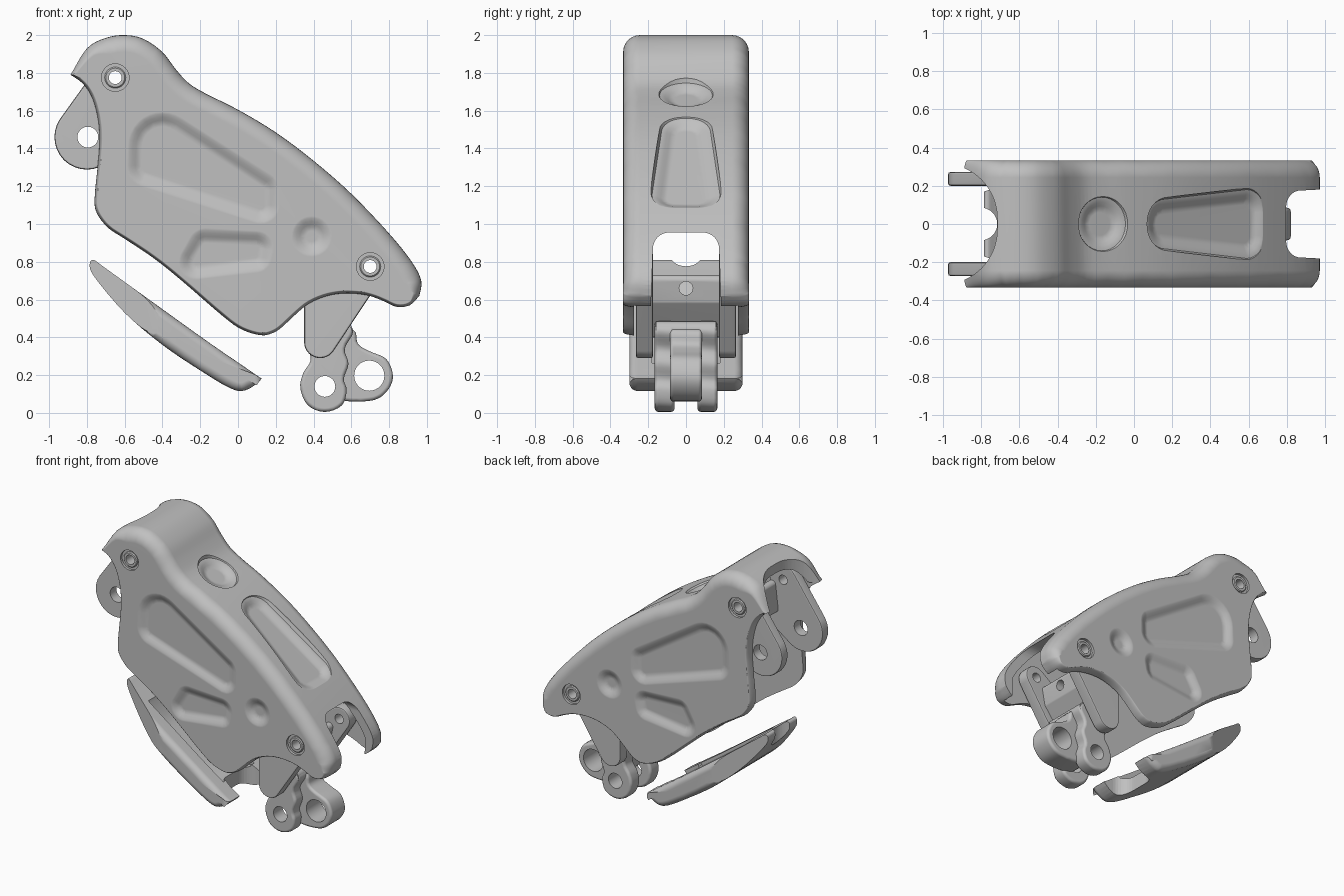
import bpy, bmesh
from math import sin, cos, pi, radians
from mathutils import Vector
from mathutils.geometry import convex_hull_2d

if "Cube" in bpy.data.objects:
    bpy.data.objects.remove(bpy.data.objects["Cube"])

grey = bpy.data.materials.new("satin grey")
grey.use_nodes = True
grey.diffuse_color = (0.53, 0.53, 0.53, 1)
grey.node_tree.nodes["Principled BSDF"].inputs["Base Color"].default_value = grey.diffuse_color


def spline(pts, closed=True, steps=4):
    """Smooth 2D curve through the points."""
    p, n, out = [Vector(q) for q in pts], len(pts), []
    for i in range(n if closed else n - 1):
        ids = [(i + k) % n if closed else min(max(i + k, 0), n - 1) for k in (-1, 0, 1, 2)]
        a, b, c, d = (p[j] for j in ids)
        for s in range(steps):
            t = s / steps
            out.append(0.5 * (2 * b + (c - a) * t + (2 * a - 5 * b + 4 * c - d) * t * t
                              + (3 * b - a - 3 * c + d) * t ** 3))
    return out if closed else out + [p[-1]]


def outline(pts):
    """Points paired with outward normals."""
    n = len(pts)
    area = sum(pts[i - 1].cross(pts[i]) for i in range(n))
    res = []
    for i in range(n):
        t = (pts[(i + 1) % n] - pts[i - 1]).normalized()
        nrm = Vector((t.y, -t.x))
        res.append((pts[i], nrm if area > 0 else -nrm))
    return res


def hull(circles, seg=32):
    """Rounded outline wrapped around circles, with normals."""
    dirs = [Vector((cos(2 * pi * k / seg), sin(2 * pi * k / seg))) for k in range(seg)]
    pairs = [(Vector((x, y)) + d * r, d) for x, y, r in circles for d in dirs]
    return [pairs[i] for i in convex_hull_2d([q for q, _ in pairs])]


def side(p, h):
    return Vector((p.x, h, p.y))


def plan(p, h):
    return Vector((p.x, p.y, h))


def end(p, h):
    return Vector((h, p.x, p.y))


def solid(name, shape, layers, place=side):
    """Loft an outline through (height, growth) layers."""
    bm = bmesh.new()
    rings = [[bm.verts.new(place(p + n * g, h)) for p, n in shape] for h, g in layers]
    for a, b in zip(rings, rings[1:]):
        for i in range(len(a)):
            bm.faces.new((a[i - 1], a[i], b[i], b[i - 1]))
    bm.faces.new(rings[0][::-1])
    bm.faces.new(rings[-1])
    bmesh.ops.triangulate(bm, faces=[f for f in bm.faces if len(f.verts) == 4])
    if bm.calc_volume(signed=True) < 0:
        bmesh.ops.reverse_faces(bm, faces=bm.faces)
    mesh = bpy.data.meshes.new(name)
    bm.to_mesh(mesh)
    bm.free()
    ob = bpy.data.objects.new(name, mesh)
    bpy.context.collection.objects.link(ob)
    mesh.materials.append(grey)
    return ob


def rounded(y0, y1, r, steps=5):
    """Layers with rounded rims."""
    arc = [(r * (1 - cos(k * pi / 2 / steps)), -r * (1 - sin(k * pi / 2 / steps))) for k in range(steps + 1)]
    return [(y0 + h, g) for h, g in arc] + [(y1 - h, g) for h, g in reversed(arc)]


def extent(mesh):
    return [max(c) - min(c) for c in zip(*(v.co for v in mesh.vertices))] or [0, 0, 0]


def cut(ob, cutter):
    """Subtract the cutter, trying each solver until the part stays whole."""
    size = extent(ob.data)
    mod = ob.modifiers.new("cut", 'BOOLEAN')
    mod.operation, mod.object = 'DIFFERENCE', cutter
    for solver in ('MANIFOLD', 'EXACT', 'FLOAT'):
        mod.solver = solver
        deps = bpy.context.evaluated_depsgraph_get()
        mesh = bpy.data.meshes.new_from_object(ob.evaluated_get(deps))
        whole = all(abs(a - b) < .12 for a, b in zip(size, extent(mesh)))
        if whole and len(mesh.vertices) != len(ob.data.vertices):
            ob.data = mesh
            break
    ob.modifiers.remove(mod)
    bpy.data.objects.remove(cutter)


def bore(ob, x, z, r, y0=-1, y1=1):
    cut(ob, solid("bore", hull([(x, z, r)]), [(y0, 0), (y1, 0)]))


def finish(ob):
    bpy.ops.object.select_all(action='DESELECT')
    ob.select_set(True)
    bpy.context.view_layer.objects.active = ob
    bpy.ops.object.shade_smooth_by_angle(angle=radians(38))
    ob.modifiers.new("even shading", 'WEIGHTED_NORMAL').keep_sharp = True


pivots = [(-0.65, 1.775), (0.70, 0.775)]

# Body shell: rounded back, open underneath and at both ends
back = spline([(-.89, 1.79), (-.80, 1.93), (-.70, 1.985), (-.6, 2), (-.5, 1.98), (-.4, 1.91), (-.33, 1.82),
               (-.26, 1.745), (-.17, 1.69), (0, 1.605), (.2, 1.485), (.4, 1.335), (.6, 1.16), (.8, .95),
               (.92, .80), (.97, .70), (.96, .62)], False)
belly = spline([(.96, .62), (.91, .57), (.84, .56), (.76, .595), (.68, .622), (.58, .632), (.48, .62), (.38, .58),
                (.3, .515), (.23, .45), (.18, .42), (.12, .41), (.02, .44), (-.08, .51), (-.3, .70), (-.45, .82),
                (-.6, .92), (-.69, .98), (-.75, 1.06), (-.76, 1.14), (-.745, 1.3), (-.735, 1.42), (-.74, 1.54),
                (-.77, 1.66), (-.82, 1.74), (-.89, 1.79)], False)
shape = outline(back + belly[1:-1])
top = len(back)
weighted = [(p, n * min(1, max(.2, .2 + .1 * min(i, top + 2 - i)))) for i, (p, n) in enumerate(shape)]
body = solid("body_shell", weighted, rounded(-.333, .333, .09, 7))
inner = [p - n * .065 for p, n in shape[1:top - 4]]
cavity = inner + [Vector(q) for q in ((.89, .3), (-1.2, .3), (-1.2, 1.7))]
cut(body, solid("cavity", outline(cavity), [(-.275, 0), (.275, 0)]))

# End openings in the back of the shell
cut(body, solid("front_notch", hull([(-.09, .87, .085), (.09, .87, .085), (-.11, .3, .085), (.11, .3, .085)]),
                [(.5, 0), (1.2, 0)], end))
cut(body, solid("rear_notch", hull([(-1, -.03, .285), (-1, .03, .285)], 64), [(1.5, 0), (2.2, 0)], plan))

# Pressed recesses on both sides
dents = [[(-.40, 1.41, .165), (.12, 1.18, .08), (.12, 1.10, .08), (-.47, 1.31, .10)],
         [(-.17, .88, .08), (.10, .875, .07), (.09, .83, .07), (-.22, .80, .075)],
         [(.39, .935, .088)]]
press = [(-.02, .03), (0, .02), (.002, .008), (.008, -.008), (.018, -.026), (.026, -.042), (.028, -.06)]
for s in (-1, 1):
    for d in dents:
        cut(body, solid("recess", hull(d), [(s * (.333 - h), g) for h, g in press]))
    for x, z in pivots:
        bore(body, x, z, .073, s * .315, s * .4)

# Pressed recesses along the back
for a, b, circles in (((-.28, 1.74), (-.055, 1.62), [(.127, 0, .12)]),
                      ((.06, 1.565), (.69, 1.075), [(.13, -.01, .1), (.13, .01, .1), (.67, -.06, .1), (.67, .06, .1)])):
    a, b = Vector((a[0], 0, a[1])), Vector((b[0], 0, b[1]))
    u = (b - a).normalized()
    up = Vector((-u.z, 0, u.x))

    def slanted(p, h):
        return a + u * p.x + Vector((0, p.y, 0)) - up * h

    cut(body, solid("recess", hull(circles), [(-.08, .035)] + press, slanted))
for x, z in pivots:
    bore(body, x, z, .04)
parts = [body]

# Pivot bushings
for label, (x, z) in zip(("rear", "front"), pivots):
    for s, hand in ((-1, "right"), (1, "left")):
        ob = solid(label + "_bushing_" + hand, hull([(x, z, .056)]), [(s * .24, 0), (s * .319, 0), (s * .325, -.006)])
        bore(ob, x, z, .034)
        parts.append(ob)

# Rear mounting tabs with a brace between them
tab = hull([(-.80, 1.46, .172), (-.65, 1.775, .11), (-.62, 1.5, .1)])
for s, hand in ((-1, "right"), (1, "left")):
    ob = solid("rear_tab_" + hand, tab, rounded(min(s * .2, s * .272), max(s * .2, s * .272), .012, 2))
    bore(ob, -.795, 1.46, .055)
    bore(ob, *pivots[0], .034)
    parts.append(ob)
parts.append(solid("rear_brace", hull([(-.56, 1.72, .03), (-.58, 1.55, .03)]), [(-.21, 0), (.21, 0)]))

# Front bracket: two cheeks joined by a slanted plate
cheek = hull([(.435, .375, .085), (.44, .58, .09), (.70, .775, .085), (.6, .6, .04)])
for s, hand in ((-1, "right"), (1, "left")):
    ob = solid("bracket_cheek_" + hand, cheek, rounded(min(s * .175, s * .265), max(s * .175, s * .265), .012, 2))
    bore(ob, *pivots[1], .034)
    parts.append(ob)
plate = solid("bracket_plate", hull([(.47, .43, .03), (.60, .60, .03), (.62, .70, .03)], 16), [(-.19, 0), (.19, 0)])
cut(plate, solid("bolt_hole", hull([(0, .66, .036)]), [(.3, 0), (.9, 0)], end))
parts.append(plate)

# Lower link: forked outer plates around a central eye, joined at the top
fork = outline(spline([(.33, .13), (.37, .04), (.46, .005), (.55, .04), (.575, .12), (.56, .18), (.585, .26),
                       (.565, .34), (.61, .43), (.56, .485), (.42, .46), (.37, .37), (.385, .28), (.345, .21)]))
eye = outline(spline([(.82, .2), (.785, .285), (.7, .325), (.635, .365), (.61, .44), (.46, .46), (.40, .32),
                      (.42, .2), (.47, .09), (.56, .065), (.65, .06), (.74, .075), (.8, .13)]))
for name, shp, y0, y1 in (("link_fork_right", fork, -.166, -.06), ("link_fork_left", fork, .06, .166),
                          ("link_eye", eye, -.085, .085)):
    ob = solid(name, shp, rounded(y0, y1, .02, 3))
    bore(ob, .46, .14, .055)
    bore(ob, .695, .197, .08)
    parts.append(ob)
parts.append(solid("link_yoke", hull([(.45, .44, .04), (.56, .44, .045)]), [(-.16, 0), (.16, 0)]))

# Belly cover: curved dish, tapered to the rear and notched at both ends
dish = outline(spline([(-.765, .81), (-.785, .785), (-.76, .72), (-.6, .53), (-.4, .36), (-.2, .225), (-.04, .13),
                       (.04, .12), (.12, .175), (.09, .205), (-.15, .37), (-.45, .585), (-.7, .765)]))
cover = solid("belly_cover", dish, rounded(-.3, .3, .045, 5))
hollow = spline([(-.60, .76), (-.54, .57), (-.4, .44), (-.2, .295), (-.06, .24), (.0, .32), (-.3, .75)])
cut(cover, solid("hollow", outline(hollow), [(-.18, 0), (.18, 0)]))
cut(cover, solid("rear_notch", hull([(-.85, 0, .09), (-.80, 0, .085)]), [(.5, 0), (1, 0)], plan))
cut(cover, solid("front_notch", hull([(.05, -.06, .1), (.05, .06, .1), (.3, -.06, .1), (.3, .06, .1)]),
                 [(0, 0), (1, 0)], plan))
for s in (-1, 1):
    cut(cover, solid("taper", hull([(-.95, s * .13, .02), (-.4, s * .33, .02), (-.95, s * .5, .02)]),
                     [(0, 0), (1, 0)], plan))
parts.append(cover)

for ob in parts:
    finish(ob)
